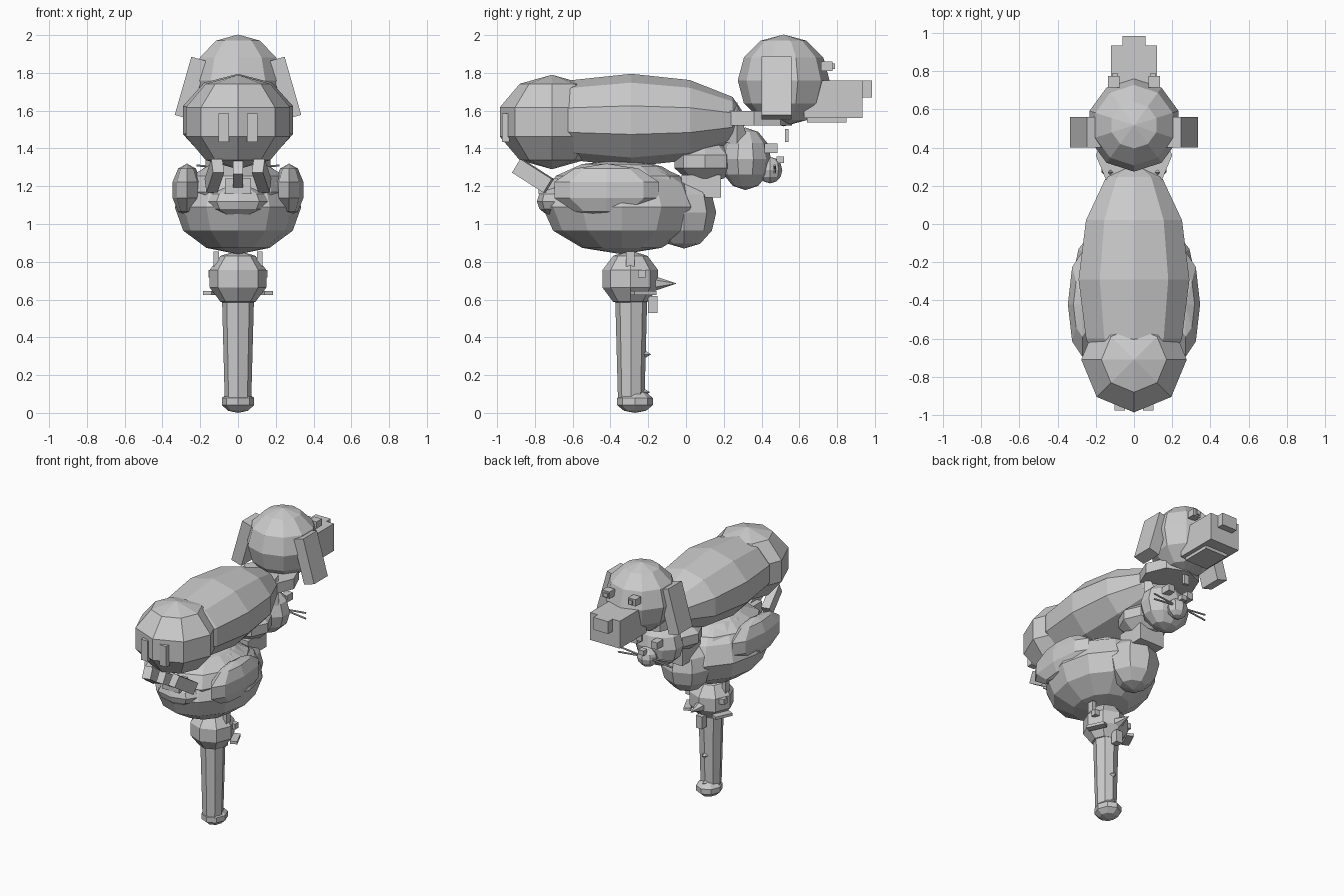
import bpy, bmesh, math
from mathutils import Matrix, Euler, Vector

if "Cube" in bpy.data.objects:
    bpy.data.objects.remove(bpy.data.objects["Cube"])


def finish(name, bm, loc, size, rot):
    m = Matrix.LocRotScale(Vector(loc), Euler([math.radians(a) for a in rot]), Vector(size))
    bmesh.ops.transform(bm, matrix=m, verts=bm.verts)
    me = bpy.data.meshes.new(name)
    bm.to_mesh(me)
    bm.free()
    ob = bpy.data.objects.new(name, me)
    bpy.context.collection.objects.link(ob)
    return ob


def box(name, loc, size, rot=(0, 0, 0)):
    bm = bmesh.new()
    bmesh.ops.create_cube(bm, size=1)
    return finish(name, bm, loc, size, rot)


def ball(name, loc, radii, seg=8, rings=6, along_y=False):
    bm = bmesh.new()
    bmesh.ops.create_uvsphere(bm, u_segments=seg, v_segments=rings, radius=1)
    if along_y:
        bmesh.ops.rotate(bm, verts=bm.verts, matrix=Matrix.Rotation(math.pi / 2, 3, 'X'))
    return finish(name, bm, loc, radii, (0, 0, 0))


def cone(name, loc, r1, r2, depth, seg=8, rot=(0, 0, 0)):
    bm = bmesh.new()
    bmesh.ops.create_cone(bm, cap_ends=True, segments=seg, radius1=r1, radius2=r2, depth=depth)
    return finish(name, bm, loc, (1, 1, 1), rot)


def pair(fn, name, loc, *args, rot=None):
    # mirrored left / right copies
    for s, side in ((1, "right"), (-1, "left")):
        p = (loc[0] * s, loc[1], loc[2])
        if rot:
            fn(f"{name}_{side}", p, *args, rot=(rot[0], rot[1] * s, rot[2] * s))
        else:
            fn(f"{name}_{side}", p, *args)


# Top animal: body, rump and head
ball("dog_body", (0, -0.29, 1.55), (0.305, 0.62, 0.245), 10, 6, True)
ball("dog_rump", (0, -0.71, 1.54), (0.29, 0.29, 0.25), 8, 5)
ball("dog_head", (0, 0.517, 1.76), (0.245, 0.243, 0.243), 10, 6)
pair(box, "dog_ear", (0.25, 0.48, 1.72), (0.085, 0.158, 0.32), rot=(0, -16, 0))
box("dog_snout", (0, 0.78, 1.66), (0.24, 0.31, 0.2))
box("dog_nose", (0, 0.94, 1.715), (0.12, 0.09, 0.09))
box("dog_jaw", (0, 0.745, 1.55), (0.18, 0.21, 0.025))
pair(box, "dog_eye", (0.105, 0.745, 1.835), (0.06, 0.06, 0.05))
pair(box, "dog_pupil", (0.1, 0.775, 1.835), (0.03, 0.025, 0.03))
cone("dog_collar", (0, 0.36, 1.56), 0.2, 0.2, 0.075)
box("dog_tag", (0, 0.533, 1.468), (0.04, 0.02, 0.07))
pair(box, "rump_pad", (0.075, -0.955, 1.51), (0.055, 0.04, 0.15))

# Toes hanging under the rump
box("toe_middle", (0, -0.8, 1.25), (0.055, 0.2, 0.08), (-30, 0, 0))
pair(box, "toe", (0.125, -0.81, 1.255), (0.06, 0.2, 0.085), rot=(-32, 0, -12))

# Middle animal: body, haunches, neck and chest
ball("cat_body", (0, -0.34, 1.09), (0.335, 0.42, 0.25), 12, 6)
ball("cat_back", (0, -0.36, 1.17), (0.3, 0.38, 0.17), 10, 6)
pair(ball, "cat_haunch", (0.27, -0.42, 1.18), (0.08, 0.29, 0.14), 8, 5)
ball("cat_shoulder", (0, 0.1, 1.33), (0.18, 0.17, 0.11), 8, 5)
ball("cat_chest", (0, -0.01, 1.06), (0.18, 0.17, 0.19), 8, 6)
box("cat_neck", (0, 0.08, 1.2), (0.2, 0.21, 0.12))
ball("cat_rump", (0, -0.69, 1.12), (0.16, 0.1, 0.08), 8, 6)
box("cat_tail", (0, -0.73, 1.2), (0.14, 0.1, 0.08))

# Middle animal's head
ball("cat_head", (0, 0.315, 1.345), (0.18, 0.135, 0.165), 10, 6)
ball("cat_muzzle", (0, 0.445, 1.285), (0.075, 0.065, 0.07), 8, 6)
box("cat_nose", (0, 0.5, 1.34), (0.045, 0.04, 0.035))
pair(box, "cat_eye", (0.08, 0.45, 1.4), (0.05, 0.07, 0.05))
pair(cone, "cat_ear", (0.11, 0.27, 1.54), 0.06, 0, 0.22, 4, rot=(0, 14, 0))
for i, a in enumerate((84, 96)):
    pair(cone, f"cat_whisker_{i}", (0.12, 0.47, 1.3 - i * 0.02), 0.006, 0.006, 0.2, 6, rot=(0, a, 0))

# Bottom animal: head with beak, comb and wattle
ball("bird_head", (0, -0.295, 0.71), (0.158, 0.155, 0.15), 8, 5)
cone("bird_beak", (0, -0.11, 0.685), 0.04, 0, 0.12, 6, (-90, 0, 0))
pair(box, "bird_eye", (0.135, -0.235, 0.737), (0.04, 0.04, 0.04))
pair(box, "bird_comb", (0.115, -0.295, 0.815), (0.03, 0.045, 0.08))
pair(box, "bird_collar_bar", (0.135, -0.225, 0.635), (0.05, 0.13, 0.02), rot=(0, 0, 25))
box("bird_wattle", (0, -0.175, 0.575), (0.05, 0.05, 0.09))

# Column body with foot and small spurs
cone("bird_column", (0, -0.29, 0.34), 0.07, 0.085, 0.56)
ball("bird_foot", (0, -0.27, 0.06), (0.09, 0.1, 0.06), 8, 5)
cone("upper_spur", (0, -0.225, 0.31), 0.05, 0, 0.08, 4, (-90, 0, 0))
cone("lower_spur", (0, -0.225, 0.11), 0.04, 0, 0.07, 4, (-90, 0, 0))
